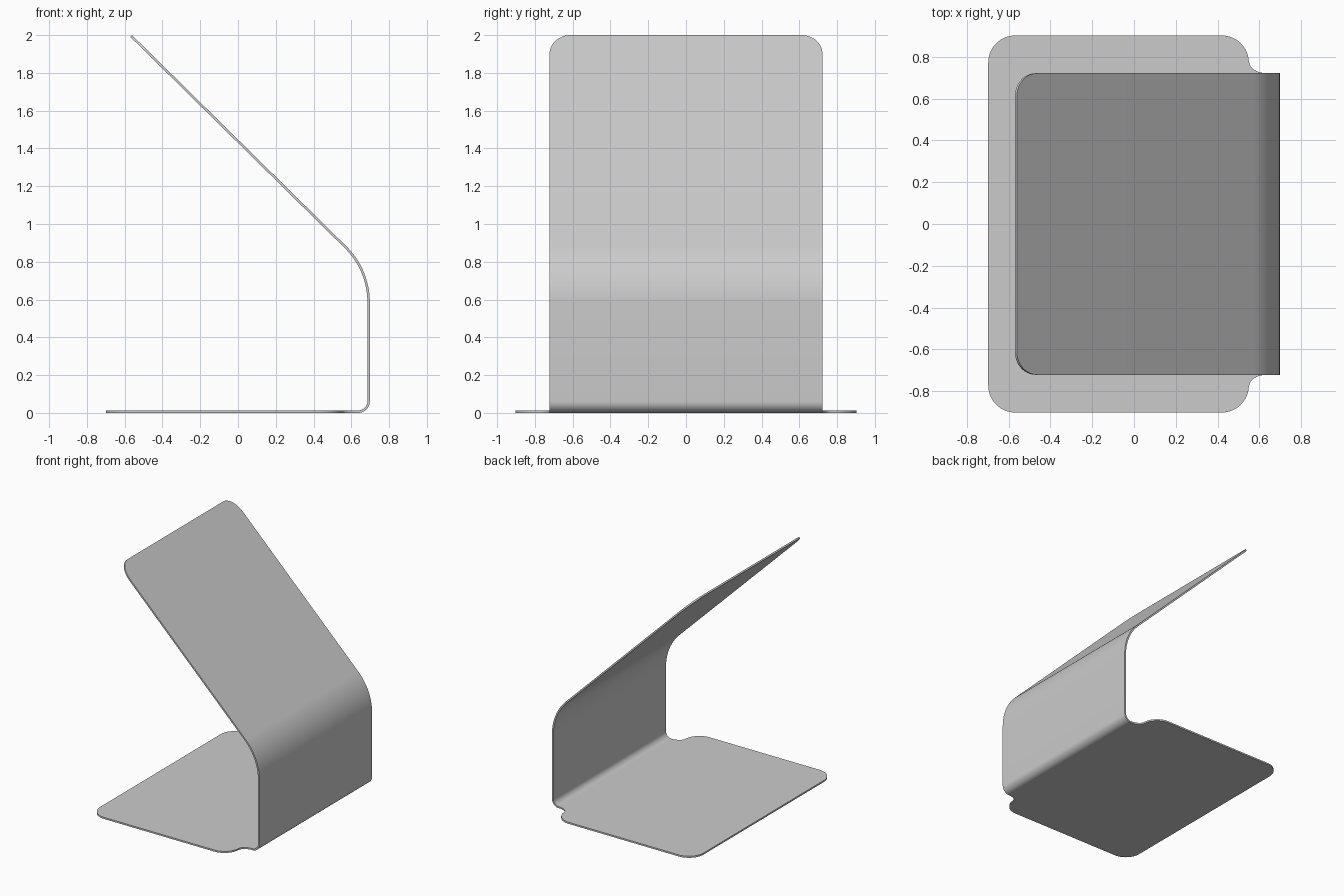
import bpy, bmesh
from math import sin, cos, tan, pi, atan2, radians

if "Cube" in bpy.data.objects:
    bpy.data.objects.remove(bpy.data.objects["Cube"])

T = 0.013            # sheet thickness
ZB = T / 2           # mid-surface height of the base
XW = 0.698 - T / 2   # mid-surface x of the upright
N = 14               # steps per rounded corner
stations = []        # (x, z, heading angle, half width)


def corner(cx, cy, rx, ry, a0, a1):
    """Points of an elliptical corner arc, angles in degrees."""
    angles = [radians(a0 + (a1 - a0) * i / N) for i in range(N + 1)]
    return [(cx + rx * cos(a), cy + ry * sin(a)) for a in angles]


def bend(cx, cz, r, h0, h1, w, steps):
    """Sheet bend turning left about a centre, from heading h0 to h1."""
    for i in range(steps + 1):
        h = h0 + (h1 - h0) * i / steps
        stations.append((cx + r * sin(h), cz - r * cos(h), h, w))


# base plate outline: rear corner, front corner, concave neck
W, WB = 0.722, 0.903
outline = corner(-0.568, WB - 0.13, 0.13, 0.13, 180, 90)
outline += corner(0.42, WB - 0.13, 0.13, 0.13, 90, 4)
outline += corner(0.635, W + 0.055, 0.083, 0.055, 184, 270)
stations += [(x, ZB, 0.0, y) for x, y in outline]

# small bend up into the upright
R1 = 0.055
bend(XW - R1, ZB + R1, R1, 0, pi / 2, W, 12)

# large bend into the sloping back rest
slope = atan2(0.985, -1.0)
R2, zc = 0.41, 0.757
bend(XW - R2, zc - R2 * tan((slope - pi / 2) / 2), R2, pi / 2, slope, W, 20)

# sloping panel with rounded top corners
x0, z0 = stations[-1][:2]
length = (2.0 - T / 2 * abs(cos(slope)) - z0) / sin(slope)
for s, y in corner(length - 0.14, W - 0.11, 0.14, 0.11, 90, 0):
    stations.append((x0 + s * cos(slope), z0 + s * sin(slope), slope, y))

# drop repeated stations
path = [stations[0]]
for st in stations[1:]:
    if max(abs(a - b) for a, b in zip(st, path[-1])) > 1e-4:
        path.append(st)

# loft a thin rectangular section through the stations
bm = bmesh.new()
rings = []
for x, z, h, w in path:
    nx, nz = -sin(h) * T / 2, cos(h) * T / 2
    rings.append([bm.verts.new((x + k * nx, y, z + k * nz))
                  for k, y in ((1, -w), (1, w), (-1, w), (-1, -w))])
for a, b in zip(rings, rings[1:]):
    for i in range(4):
        j = (i + 1) % 4
        bm.faces.new((a[i], a[j], b[j], b[i]))
bm.faces.new(rings[0])
bm.faces.new(rings[-1])
bmesh.ops.recalc_face_normals(bm, faces=bm.faces)
mesh = bpy.data.meshes.new("bent_sheet_stand")
bm.to_mesh(mesh)
bm.free()

stand = bpy.data.objects.new("bent_sheet_stand", mesh)
bpy.context.collection.objects.link(stand)
bpy.context.view_layer.objects.active = stand
stand.select_set(True)
bpy.ops.object.shade_smooth_by_angle(angle=radians(35))
